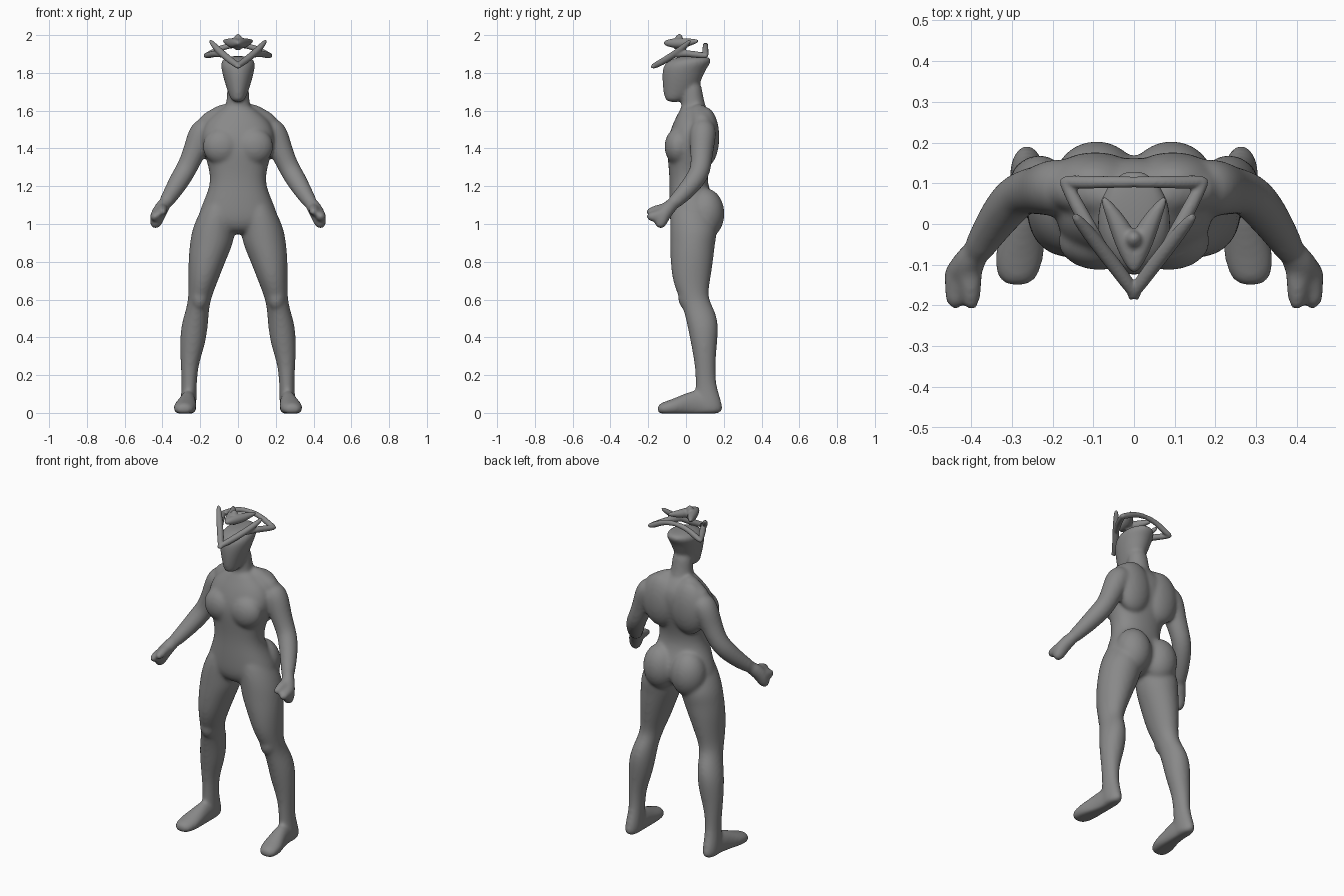
import bpy, bmesh, math
from mathutils import Vector, Matrix

SIDES = 16
ANGLES = [2 * math.pi * k / SIDES for k in range(SIDES)]
GREY = bpy.data.materials.new("dark_grey")
GREY.diffuse_color = (0.25, 0.25, 0.25, 1)


def skin(bm, rings):
    """Bridge a list of point rings and cap both ends."""
    vs = [[bm.verts.new(p) for p in r] for r in rings]
    faces = []
    for a, b in zip(vs, vs[1:]):
        for i in range(SIDES):
            j = (i + 1) % SIDES
            faces.append(bm.faces.new((a[i], a[j], b[j], b[i])))
    faces += [bm.faces.new(vs[0][::-1]), bm.faces.new(vs[-1])]
    bmesh.ops.recalc_face_normals(bm, faces=faces)


def stack(bm, rows, p=2.0, s=1):
    """Horizontal rounded sections: (z, centre x, half width, front y, back y)."""
    rings = []
    for z, cx, w, y0, y1 in rows:
        ring = []
        for t in ANGLES:
            c, d = math.cos(t), math.sin(t)
            ring.append((s * cx + 1.03 * w * math.copysign(abs(c) ** (2 / p), c),
                         (y0 + y1) / 2 + 1.03 * (y1 - y0) / 2 * math.copysign(abs(d) ** (2 / p), d), z))
        rings.append(ring)
    skin(bm, rings)


def tube(bm, pts, s=1):
    """Round limb along points (x, y, z, radius), without twist."""
    P = [Vector((s * q[0], q[1], q[2])) for q in pts]
    rings, u = [], None
    for i, c in enumerate(P):
        t = (P[min(i + 1, len(P) - 1)] - P[max(i - 1, 0)]).normalized()
        u = t.orthogonal() if u is None else u - t * u.dot(t)
        u.normalize()
        v = t.cross(u)
        r = pts[i][3] * 1.05
        rings.append([c + r * (u * math.cos(a) + v * math.sin(a)) for a in ANGLES])
    skin(bm, rings)


def blob(bm, c, r, s=1):
    m = Matrix.Translation((s * c[0], c[1], c[2])) @ Matrix.Diagonal((*r, 1))
    bmesh.ops.create_uvsphere(bm, u_segments=16, v_segments=10, radius=1, matrix=m)


def finish(bm, name, voxel, smooth):
    """Fuse the overlapping pieces into one smooth surface."""
    me = bpy.data.meshes.new(name)
    bm.to_mesh(me)
    bm.free()
    me.materials.append(GREY)
    ob = bpy.data.objects.new(name, me)
    bpy.context.collection.objects.link(ob)
    sub = ob.modifiers.new("round", 'SUBSURF')
    sub.levels = sub.render_levels = 2
    rm = ob.modifiers.new("fuse", 'REMESH')
    rm.mode, rm.voxel_size, rm.use_smooth_shade = 'VOXEL', voxel, True
    sm = ob.modifiers.new("relax", 'SMOOTH')
    sm.factor, sm.iterations = 0.5, smooth


body = bmesh.new()
# torso
stack(body, [(0.945, 0, 0.07, -0.02, 0.08), (0.97, 0, 0.15, -0.065, 0.13), (1.02, 0, 0.213, -0.085, 0.165),
             (1.08, 0, 0.198, -0.088, 0.172), (1.15, 0, 0.167, -0.088, 0.138), (1.22, 0, 0.143, -0.086, 0.110),
             (1.30, 0, 0.152, -0.090, 0.118), (1.40, 0, 0.187, -0.102, 0.150), (1.48, 0, 0.197, -0.088, 0.165),
             (1.55, 0, 0.165, -0.060, 0.158), (1.59, 0, 0.112, -0.038, 0.130), (1.63, 0, 0.068, -0.022, 0.10)], 2.3)
# neck
stack(body, [(1.54, 0, 0.07, -0.03, 0.13), (1.62, 0, 0.065, -0.025, 0.105), (1.68, 0, 0.058, -0.022, 0.088),
             (1.76, 0, 0.057, -0.02, 0.082)])
# head
stack(body, [(1.645, 0, 0.024, -0.098, -0.03), (1.66, 0, 0.039, -0.112, -0.01), (1.70, 0, 0.054, -0.121, 0.05),
             (1.77, 0, 0.076, -0.126, 0.085), (1.82, 0, 0.087, -0.124, 0.105), (1.85, 0, 0.092, -0.112, 0.128),
             (1.875, 0, 0.080, -0.072, 0.138), (1.89, 0, 0.042, -0.02, 0.105)])

for s in (1, -1):
    # chest, shoulder blade, buttock, kneecap
    blob(body, (0.085, -0.042, 1.41), (0.105, 0.074, 0.10), s)
    blob(body, (0.095, 0.105, 1.46), (0.12, 0.074, 0.16), s)
    blob(body, (0.092, 0.105, 1.055), (0.108, 0.102, 0.135), s)
    blob(body, (0.203, 0.008, 0.615), (0.05, 0.052, 0.075), s)
    tube(body, [(0.03, 0.06, 1.605, 0.055), (0.11, 0.08, 1.56, 0.055), (0.20, 0.09, 1.51, 0.055)], s)
    # leg
    stack(body, [(1.16, 0.085, 0.06, -0.06, 0.11), (1.06, 0.107, 0.098, -0.083, 0.14),
                 (0.97, 0.130, 0.113, -0.084, 0.168), (0.90, 0.139, 0.114, -0.083, 0.152),
                 (0.82, 0.161, 0.101, -0.082, 0.145), (0.70, 0.184, 0.077, -0.073, 0.127),
                 (0.61, 0.202, 0.060, -0.035, 0.112), (0.545, 0.215, 0.060, -0.012, 0.152),
                 (0.465, 0.230, 0.071, 0.008, 0.173), (0.36, 0.241, 0.067, 0.028, 0.163),
                 (0.255, 0.257, 0.046, 0.048, 0.155), (0.15, 0.258, 0.039, 0.052, 0.157),
                 (0.07, 0.262, 0.042, 0.05, 0.185), (0.02, 0.263, 0.042, 0.05, 0.196),
                 (-0.004, 0.263, 0.034, 0.06, 0.186)], 2.0, s)
    # foot: sections from heel to toe (y, centre x, half width, top z)
    rings = []
    for y, cx, w, h in [(0.19, 0.262, 0.030, 0.055), (0.13, 0.262, 0.040, 0.10), (0.06, 0.263, 0.042, 0.125),
                        (0.0, 0.27, 0.050, 0.105), (-0.06, 0.279, 0.063, 0.078), (-0.11, 0.285, 0.060, 0.060),
                        (-0.154, 0.287, 0.038, 0.045)]:
        rings.append([(s * cx + w * math.cos(a), y, max(-0.004, h * (0.4 + 0.62 * math.sin(a)))) for a in ANGLES])
    skin(body, rings)
    # arm, starting inside the shoulder
    tube(body, [(0.14, 0.09, 1.525, 0.055), (0.185, 0.09, 1.495, 0.069), (0.208, 0.088, 1.445, 0.066),
                (0.230, 0.083, 1.385, 0.059), (0.268, 0.08, 1.30, 0.053), (0.298, 0.06, 1.25, 0.054),
                (0.337, 0.01, 1.185, 0.048), (0.372, -0.045, 1.13, 0.039), (0.392, -0.08, 1.10, 0.035)], s)
    # hand, fingers and thumb
    tube(body, [(0.375, -0.05, 1.125, 0.034), (0.412, -0.105, 1.075, 0.039), (0.43, -0.13, 1.03, 0.039),
                (0.445, -0.142, 0.975, 0.024)], s)
    tube(body, [(0.425, -0.10, 1.06, 0.035), (0.437, -0.16, 1.038, 0.030), (0.441, -0.212, 1.038, 0.02)], s)
    tube(body, [(0.40, -0.09, 1.085, 0.032), (0.402, -0.15, 1.075, 0.027), (0.398, -0.215, 1.06, 0.02)], s)
finish(body, "body", 0.009, 13)

# crown: brow bars rising to prongs, low side bars, arched rear bar
crown = bmesh.new()
for s in (1, -1):
    tube(crown, [(-0.014, -0.188, 1.828, 0.014), (0.03, -0.125, 1.858, 0.018), (0.085, -0.055, 1.903, 0.018),
                 (0.125, -0.005, 1.942, 0.016), (0.15, 0.025, 1.975, 0.009)], s)
    tube(crown, [(0.07, -0.07, 1.89, 0.014), (0.11, -0.01, 1.905, 0.018), (0.142, 0.05, 1.897, 0.017),
                 (0.168, 0.1, 1.892, 0.015), (0.175, 0.115, 1.891, 0.010)], s)
    tube(crown, [(0.18, 0.108, 1.888, 0.011), (0.145, 0.102, 1.902, 0.017), (0.09, 0.103, 1.932, 0.015),
                 (0.04, 0.103, 1.945, 0.014), (-0.02, 0.103, 1.948, 0.014)], s)
finish(crown, "crown", 0.005, 4)

# crest: pointed swept ornament above the head
crest = bmesh.new()
for s in (1, -1):
    tube(crest, [(-0.004, -0.122, 1.958, 0.010), (0.010, -0.07, 1.958, 0.026), (0.030, -0.015, 1.957, 0.027),
                 (0.055, 0.03, 1.964, 0.017), (0.078, 0.068, 1.970, 0.008)], s)
tube(crest, [(0, -0.045, 1.918, 0.014), (0, -0.042, 1.945, 0.030), (0, -0.038, 1.975, 0.026), (0, -0.032, 2.008, 0.010)])
finish(crest, "crest", 0.005, 7)
